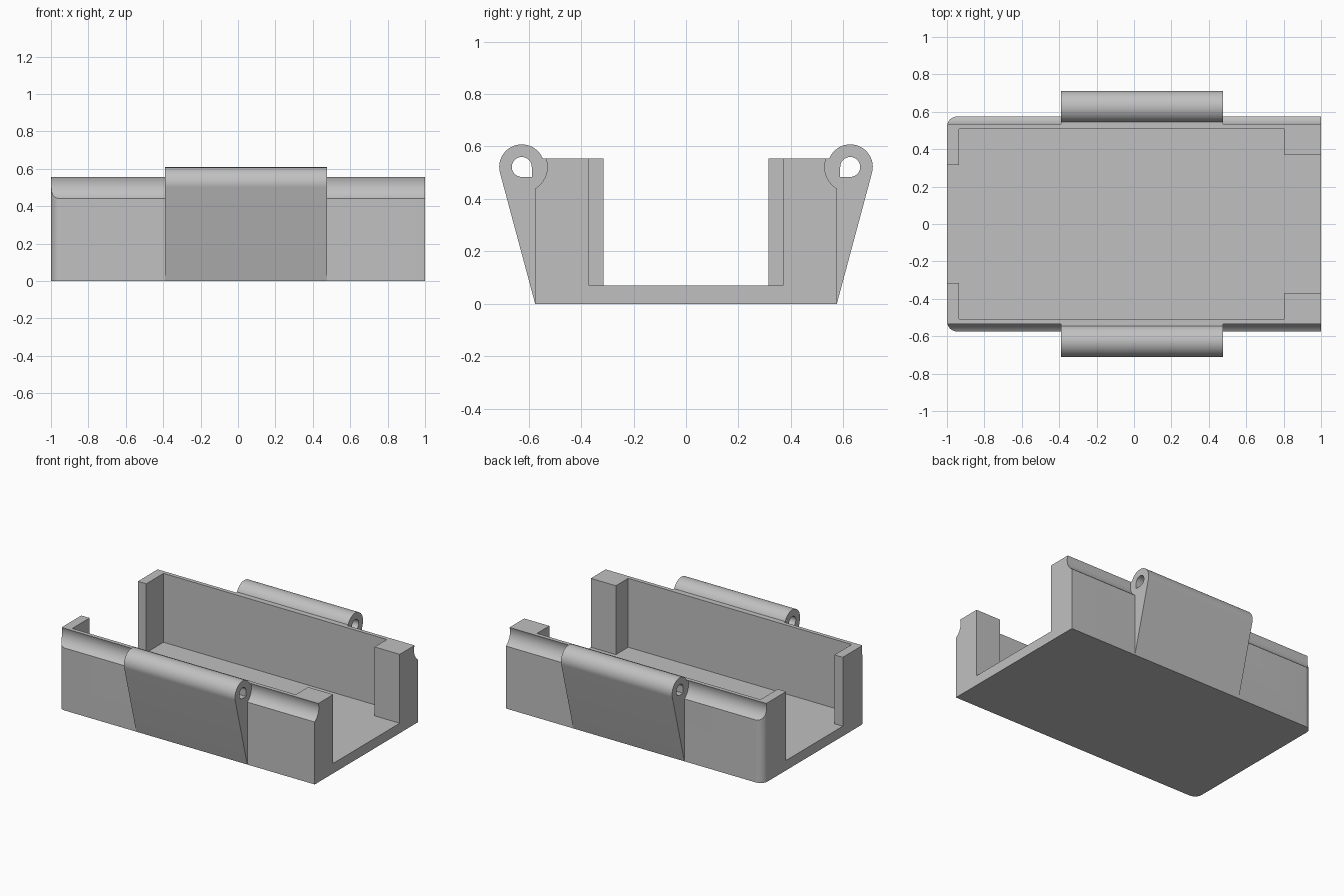
import bpy, bmesh
from math import cos, sin, radians, atan2, acos, hypot

cube = bpy.data.objects.get("Cube")
if cube:
    bpy.data.objects.remove(cube, do_unlink=True)

mat = bpy.data.materials.new("plain grey")
mat.use_nodes = True
GREY = (0.53, 0.53, 0.53, 1)
mat.diffuse_color = GREY
mat.node_tree.nodes["Principled BSDF"].inputs["Base Color"].default_value = GREY

# Main dimensions
WALL_Y, INNER_Y = 0.575, 0.507
FLOOR, RIM = 0.07, 0.555
HINGE_X = (-0.39, 0.475)
PIN_Y, PIN_Z = 0.626, 0.522
BARREL_R, SCOOP_R, HOLE_R = 0.086, 0.097, 0.038


def arc(cx, cy, r, start, end, n):
    """Points along an arc, angles in degrees."""
    angles = [radians(start + (end - start) * i / n) for i in range(n + 1)]
    return [(cx + r * cos(a), cy + r * sin(a)) for a in angles]


def prism(name, outline, lo, hi, along_x=False):
    """Extrude an outline: (x, y) along z, or (y, z) along x."""
    bm = bmesh.new()
    rings = []
    for t in (lo, hi):
        rings.append([bm.verts.new((t, p, q) if along_x else (p, q, t))
                      for p, q in outline])
    a, b = rings
    bm.faces.new(a)
    bm.faces.new(b)
    for i in range(len(a)):
        j = (i + 1) % len(a)
        bm.faces.new((a[i], a[j], b[j], b[i]))
    bmesh.ops.recalc_face_normals(bm, faces=bm.faces)
    mesh = bpy.data.meshes.new(name)
    bm.to_mesh(mesh)
    bm.free()
    mesh.materials.append(mat)
    obj = bpy.data.objects.new(name, mesh)
    bpy.context.collection.objects.link(obj)
    return obj


def block(name, x0, x1, half_y, z0, z1):
    return prism(name, [(x0, -half_y), (x1, -half_y), (x1, half_y), (x0, half_y)], z0, z1)


def activate(obj):
    bpy.ops.object.select_all(action='DESELECT')
    obj.select_set(True)
    bpy.context.view_layer.objects.active = obj


def cut(obj, cutter):
    cutter.hide_render = True
    mod = obj.modifiers.new("cut", 'BOOLEAN')
    mod.operation = 'DIFFERENCE'
    mod.solver = 'EXACT'
    mod.object = cutter
    activate(obj)
    bpy.ops.object.modifier_apply(modifier=mod.name)
    bpy.data.objects.remove(cutter, do_unlink=True)


def smooth(obj):
    activate(obj)
    bpy.ops.object.shade_smooth_by_angle(angle=radians(25))


# Tray body, with the two corners at the -x end rounded
R = 0.055
plan = [(1, -WALL_Y), (1, WALL_Y)]
plan += arc(-1 + R, WALL_Y - R, R, 90, 180, 10)
plan += arc(-1 + R, -WALL_Y + R, R, 180, 270, 10)
tray = prism("tray", plan, 0, RIM)

# Hollow and the two end openings, leaving corner posts
cut(tray, block("hollow_cutter", -0.935, 0.805, INNER_Y, FLOOR, 1))
cut(tray, block("narrow_opening_cutter", -1.2, -0.5, 0.315, FLOOR, 1))
cut(tray, block("wide_opening_cutter", 0.5, 1.2, 0.37, FLOOR, 1))

# Concave scoops along the rim on either side of each hinge barrel
for side in (-1, 1):
    for x0, x1 in ((-1.2, HINGE_X[0]), (HINGE_X[1], 1.2)):
        ring = arc(side * PIN_Y, PIN_Z, SCOOP_R, 0, 360, 64)[:-1]
        cut(tray, prism("scoop_cutter", ring, x0, x1, True))
smooth(tray)

# Hinge barrels with sloping webs and a pin hole squared at its lower inner corner
dy, dz = WALL_Y - PIN_Y, -PIN_Z
tangent = (atan2(dz, dy) + acos(BARREL_R / hypot(dy, dz))) * 180 / 3.14159265
web = [(WALL_Y, 0)] + arc(PIN_Y, PIN_Z, BARREL_R, tangent, 180, 36)
web.append((PIN_Y - BARREL_R, 0.02))
hole = arc(PIN_Y, PIN_Z, HOLE_R, -90, 180, 30)
hole.append((PIN_Y - HOLE_R, PIN_Z - HOLE_R))
for side, name in ((-1, "front_hinge"), (1, "back_hinge")):
    hinge = prism(name, [(side * y, z) for y, z in web], *HINGE_X, True)
    cut(hinge, prism("pin_hole_cutter", [(side * y, z) for y, z in hole], -1, 1, True))
    smooth(hinge)
